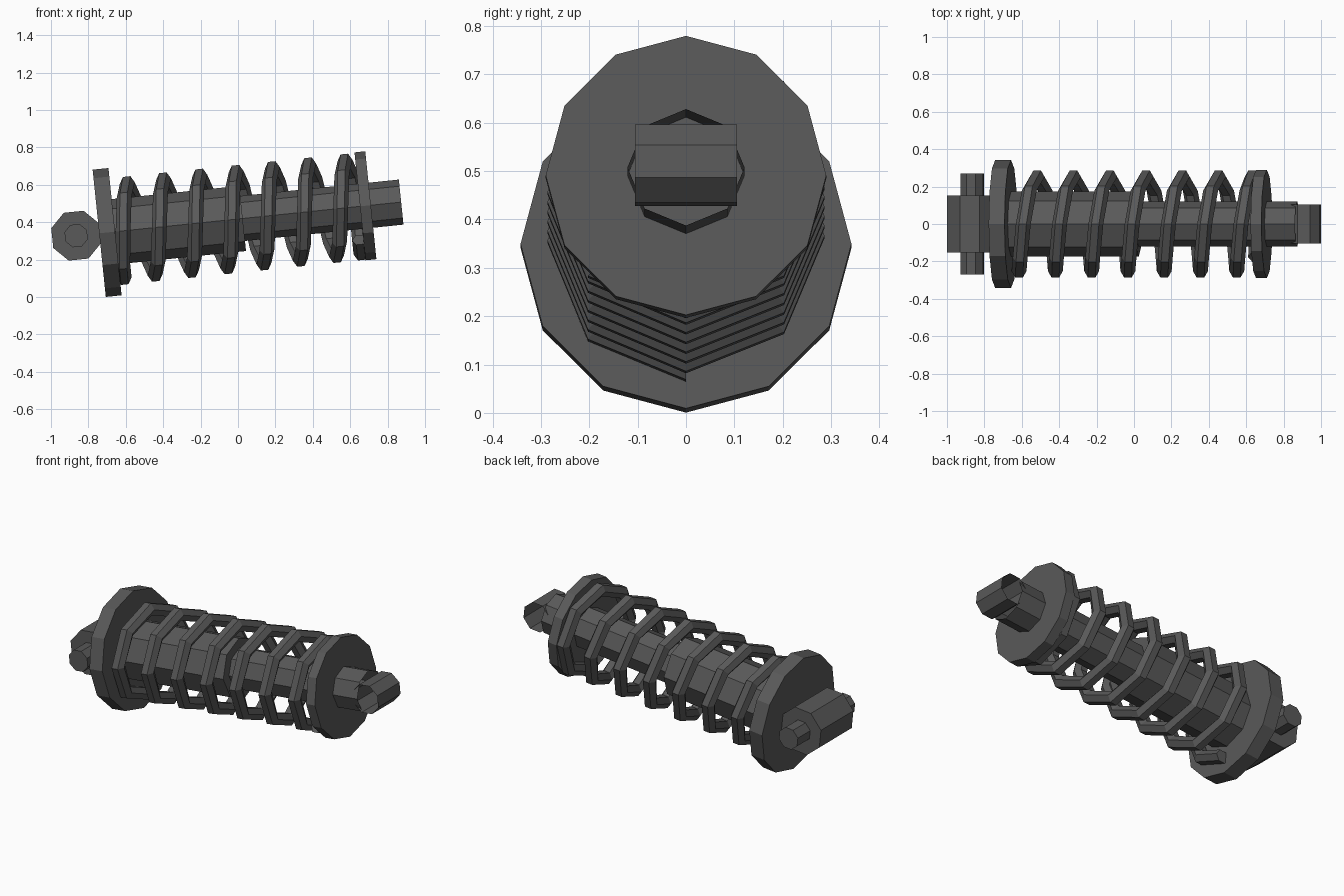
import bpy, bmesh
from math import sin, cos, pi, radians
from mathutils import Matrix, Vector

if "Cube" in bpy.data.objects:
    bpy.data.objects.remove(bpy.data.objects["Cube"])

# The whole damper is built along local x, then tilted in the xz plane
TILT = Matrix.Translation((0, 0, 0.4175)) @ Matrix.Rotation(radians(-5.9), 4, 'Y')

dark = bpy.data.materials.new("dark_metal")
dark.diffuse_color = (0.1, 0.1, 0.1, 1)
dark.use_nodes = True
dark.node_tree.nodes["Principled BSDF"].inputs["Base Color"].default_value = dark.diffuse_color


def sweep(name, rings, cap_start=True, cap_end=True):
    """Skin a list of equal-length vertex rings with flat quads."""
    bm = bmesh.new()
    vs = [[bm.verts.new(TILT @ Vector(p)) for p in ring] for ring in rings]
    n = len(vs[0])
    for a, b in zip(vs, vs[1:]):
        for i in range(n):
            j = (i + 1) % n
            bm.faces.new((a[i], a[j], b[j], b[i]))
    if cap_start:
        bm.faces.new(vs[0][::-1])
    if cap_end:
        bm.faces.new(vs[-1])
    bmesh.ops.recalc_face_normals(bm, faces=bm.faces[:])
    mesh = bpy.data.meshes.new(name)
    bm.to_mesh(mesh)
    bm.free()
    mesh.materials.append(dark)
    obj = bpy.data.objects.new(name, mesh)
    bpy.context.collection.objects.link(obj)
    return obj


def along(name, sides, r, s0, s1, **caps):
    """Cylinder on the damper axis, first vertex on top."""
    ang = [2 * pi * i / sides for i in range(sides)]
    sweep(name, [[(s, r * sin(a), r * cos(a)) for a in ang] for s in (s0, s1)], **caps)


def across(name, r, s, half, **caps):
    """Octagonal cylinder lying along y."""
    ang = [pi / 8 + i * pi / 4 for i in range(8)]
    sweep(name, [[(s + r * cos(a), y, r * sin(a)) for a in ang] for y in (-half, half)], **caps)


# Spring seats
along("lower_spring_seat", 12, 0.342, -0.746, -0.661)
along("upper_spring_seat", 12, 0.29, 0.656, 0.714)

# Damper body and open-ended piston rod
along("damper_body", 8, 0.175, -0.67, 0.025)
along("piston_rod", 8, 0.121, 0.0, 0.877, cap_start=False, cap_end=False)

# Mounts
across("lower_mount", 0.139, -0.870, 0.153)
across("lower_mount_pin", 0.065, -0.870, 0.27)
across("upper_mount", 0.088, 0.9205, 0.105, cap_start=False, cap_end=False)

# Coil spring: eight segments per turn, hexagonal wire, flattened end turns
WIRE, COIL, PITCH = 0.04, 0.252, 0.195
rings = []
for k in range(-8, 57):
    phi = k * pi / 4
    s = min(max(-0.569 + PITCH * k / 8, -0.638), 0.635)
    ring = []
    for i in range(6):
        a = pi / 6 + i * pi / 3
        rad = COIL + WIRE * cos(a)
        ring.append((s + WIRE * sin(a), rad * sin(phi), rad * cos(phi)))
    rings.append(ring)
# keep the flattened turns from overlapping: trim to one flat half turn at each end
sweep("coil_spring", rings[4:-3])
